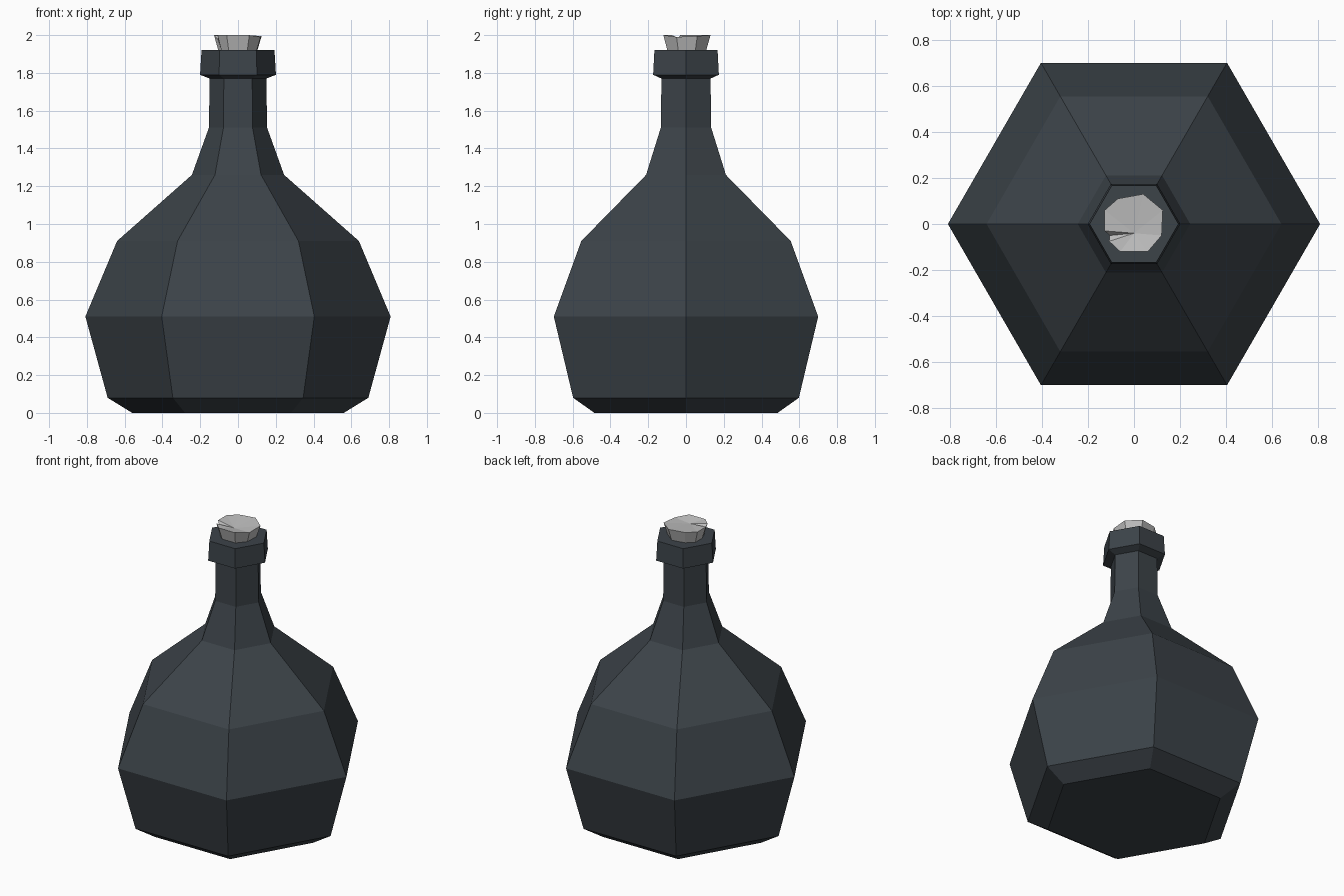
import bpy, bmesh, math

if "Cube" in bpy.data.objects:
    bpy.data.objects.remove(bpy.data.objects["Cube"])

def material(name, rgb):
    m = bpy.data.materials.new(name)
    m.diffuse_color = (*rgb, 1)
    m.use_nodes = True
    m.node_tree.nodes["Principled BSDF"].inputs["Base Color"].default_value = m.diffuse_color
    return m

glass = material("dark_glass", (0.045, 0.056, 0.066))
cork_mat = material("pale_grey_cork", (0.52, 0.52, 0.52))

def loft(name, rings, mat, tip=None):
    """Skin equal-length rings of points; cap the ends (top as a fan if tip is given)."""
    bm = bmesh.new()
    vs = [[bm.verts.new(p) for p in ring] for ring in rings]
    n = len(vs[0])
    for a, b in zip(vs, vs[1:]):
        for i in range(n):
            j = (i + 1) % n
            bm.faces.new((a[i], a[j], b[j], b[i]))
    bm.faces.new(vs[0][::-1])
    if tip:
        t = bm.verts.new(tip)
        for i in range(n):
            bm.faces.new((vs[-1][i], vs[-1][(i + 1) % n], t))
    else:
        bm.faces.new(vs[-1])
    bmesh.ops.recalc_face_normals(bm, faces=bm.faces)
    me = bpy.data.meshes.new(name)
    bm.to_mesh(me)
    bm.free()
    me.materials.append(mat)
    ob = bpy.data.objects.new(name, me)
    bpy.context.collection.objects.link(ob)
    return ob

def hexagon(r, z):
    return [(r * math.cos(i * math.pi / 3), r * math.sin(i * math.pi / 3), z) for i in range(6)]

# bottle: foot, belly, shoulder, neck and lip in one hexagonal profile
profile = [(0.56, 0), (0.69, 0.08), (0.808, 0.51), (0.64, 0.91), (0.244, 1.26),
           (0.154, 1.51), (0.15, 1.77), (0.201, 1.79), (0.193, 1.92)]
loft("bottle", [hexagon(r, z) for r, z in profile], glass)

# cork stopper: uneven rim with a chipped notch on the left
rim = [(0.125, 0.06, 1.995), (0.04, 0.13, 2.0), (-0.07, 0.11, 2.0), (-0.127, 0.06, 2.0),
       (-0.127, -0.03, 2.0), (-0.105, -0.05, 1.975), (-0.108, -0.075, 2.0),
       (-0.06, -0.12, 2.0), (0.06, -0.12, 2.0), (0.12, -0.05, 1.99)]
base = [(x * 0.8, y * 0.8, 1.91) for x, y, z in rim]
loft("cork", [base, rim], cork_mat, tip=(0.0, -0.04, 1.985))
